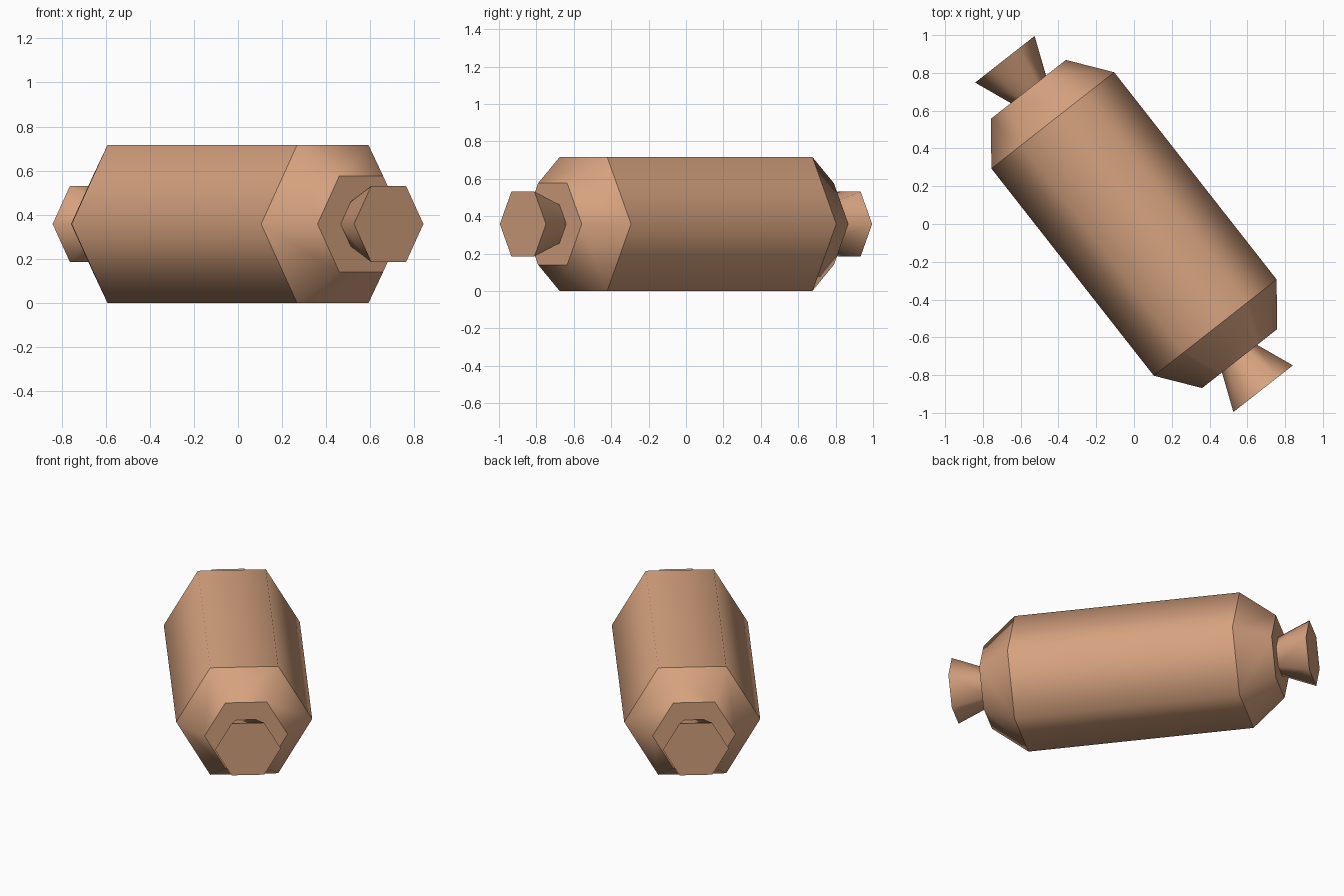
import bpy, bmesh, math
from mathutils import Matrix

if "Cube" in bpy.data.objects:
    bpy.data.objects.remove(bpy.data.objects["Cube"])

SIDES = 6
HEIGHT = 0.358                       # height of the axis above ground
ANGLE = math.atan2(-0.787, 0.617)    # heading of the long axis

wrap = bpy.data.materials.new("tan_wrapper")
wrap.diffuse_color = (0.67, 0.36, 0.21, 1)
wrap.use_nodes = True
wrap.node_tree.nodes["Principled BSDF"].inputs["Base Color"].default_value = wrap.diffuse_color


def hex_section(name, x0, r0, x1, r1, cap_end=False):
    """Smooth six-sided tube along the axis, with an optional flat sharp end."""
    bm = bmesh.new()
    rings = []
    for x, r in ((x0, r0), (x1, r1)):
        rings.append([bm.verts.new((x, r * math.cos(a), r * math.sin(a)))
                      for a in (2 * math.pi * i / SIDES for i in range(SIDES))])
    for i in range(SIDES):
        j = (i + 1) % SIDES
        f = bm.faces.new((rings[0][i], rings[0][j], rings[1][j], rings[1][i]))
        f.smooth = True
    if cap_end:
        f = bm.faces.new(rings[1])
        f.smooth = False
        for e in f.edges:
            e.smooth = False
    # Face everything away from the middle of the section
    bm.normal_update()
    mid = (x0 + x1) / 2
    for f in bm.faces:
        c = f.calc_center_median()
        c.x -= mid
        if f.normal.dot(c) < 0:
            f.normal_flip()
    bm.transform(Matrix.Translation((0, 0, HEIGHT)) @ Matrix.Rotation(ANGLE, 4, 'Z'))
    me = bpy.data.meshes.new(name)
    bm.to_mesh(me)
    bm.free()
    me.materials.append(wrap)
    ob = bpy.data.objects.new(name, me)
    bpy.context.collection.objects.link(ob)


# Main body
hex_section("body", -0.697, 0.413, 0.697, 0.413)

# Tapered shoulder and flared twist at both ends
for side, s in (("front", 1), ("back", -1)):
    hex_section(side + "_shoulder", s * 0.697, 0.413, s * 0.906, 0.252, True)
    hex_section(side + "_twist", s * 0.89, 0.112, s * 1.108, 0.200, True)
